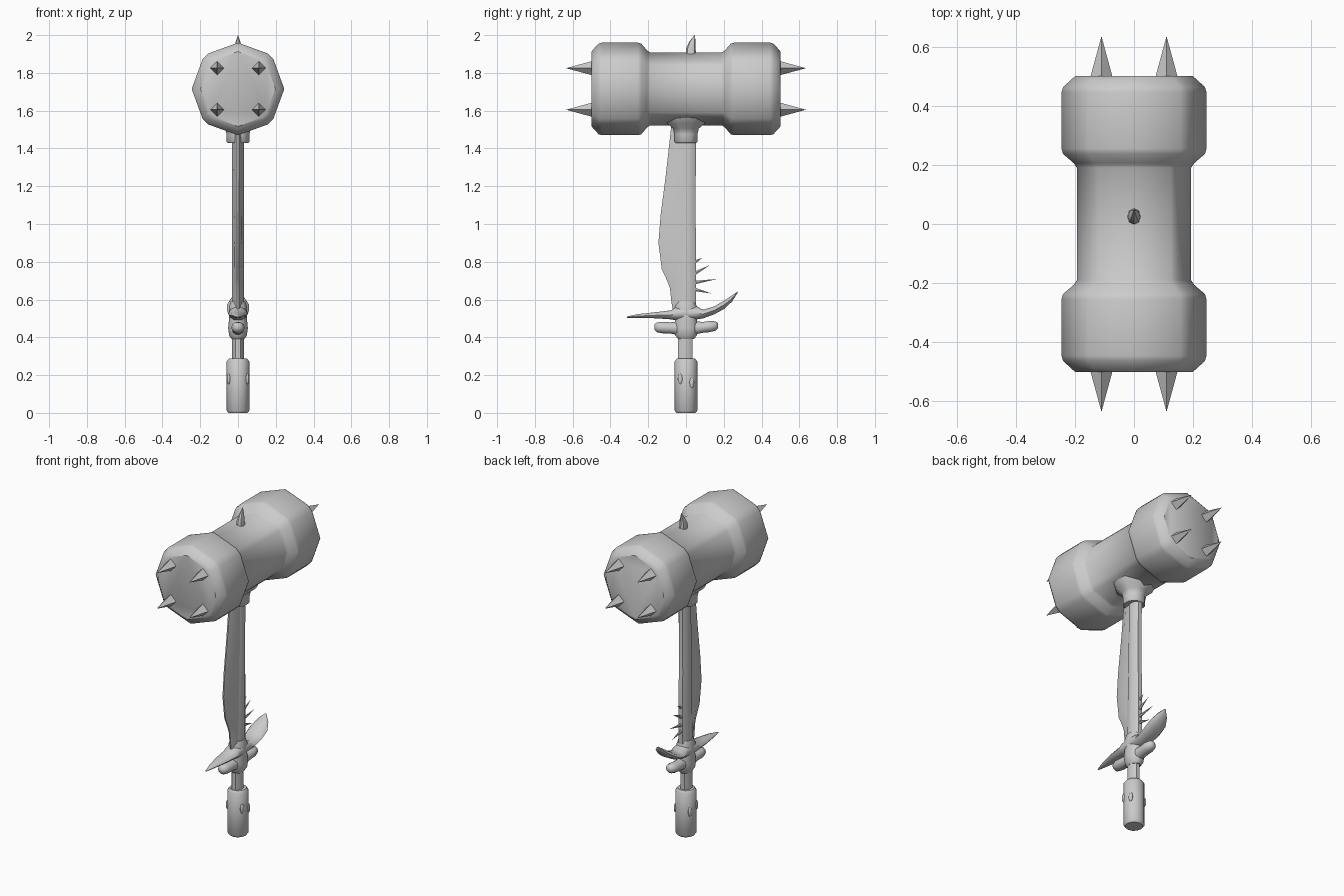
import bpy, math
from mathutils import Vector

if "Cube" in bpy.data.objects:
    bpy.data.objects.remove(bpy.data.objects["Cube"])

HEAD_Z = 1.715


def finish(name, verts, faces, angle=None):
    mesh = bpy.data.meshes.new(name)
    mesh.from_pydata([tuple(v) for v in verts], [], faces)
    obj = bpy.data.objects.new(name, mesh)
    bpy.context.collection.objects.link(obj)
    bpy.ops.object.select_all(action='DESELECT')
    obj.select_set(True)
    bpy.context.view_layer.objects.active = obj
    # consistent outward normals
    bpy.ops.object.mode_set(mode='EDIT')
    bpy.ops.mesh.select_all(action='SELECT')
    bpy.ops.mesh.normals_make_consistent(inside=False)
    bpy.ops.object.mode_set(mode='OBJECT')
    if angle:
        bpy.ops.object.shade_smooth_by_angle(angle=math.radians(angle))
    return obj


def loft(name, rings, angle=None):
    """Skin closed rings of equal length and cap both ends."""
    n = len(rings[0])
    verts = [p for ring in rings for p in ring]
    faces = [(r * n + i, r * n + (i + 1) % n, (r + 1) * n + (i + 1) % n, (r + 1) * n + i)
             for r in range(len(rings) - 1) for i in range(n)]
    faces += [tuple(range(n)), tuple(range(len(verts) - n, len(verts)))]
    return finish(name, verts, faces, angle)


def ring_z(z, rx, ry, n, cy=0.0, turn=0.0):
    a = [turn + i * math.tau / n for i in range(n)]
    return [(rx * math.cos(t), cy + ry * math.sin(t), z) for t in a]


def ring_y(y, rx, rz, cz, n):
    a = [i * math.tau / n for i in range(n)]
    return [(rx * math.cos(t), y, cz + rz * math.sin(t)) for t in a]


def spike(name, base, tip, r, n=4, squash=1.0):
    base, tip = Vector(base), Vector(tip)
    d = (tip - base).normalized()
    u = Vector((1, 0, 0))
    v = d.cross(u).normalized()
    verts = [base + u * (r * squash * math.cos(i * math.tau / n)) + v * (r * math.sin(i * math.tau / n))
             for i in range(n)] + [tip]
    faces = [(i, (i + 1) % n, n) for i in range(n)] + [tuple(range(n))]
    return finish(name, verts, faces)


# Hammer head: octagon with split diagonal corners, along y
head_angles = [math.radians(q * 90 + a) for q in range(4) for a in (0, 40, 50)]
half = [(0.50, 0.198), (0.488, 0.213), (0.462, 0.24), (0.445, 0.245),
        (0.255, 0.245), (0.237, 0.24), (0.205, 0.203), (0.19, 0.193)]
profile = [(-y, r) for y, r in half] + [(y, r) for y, r in reversed(half)]
loft("hammer_head", [[(r * math.cos(a), y, HEAD_Z + r * math.sin(a)) for a in head_angles]
                     for y, r in profile], 40)

# Four face spikes on each end
for side in (-1, 1):
    for x in (-0.11, 0.11):
        for dz in (-0.11, 0.11):
            spike("face_spike", (x, side * 0.495, HEAD_Z + dz),
                  (x, side * 0.635, HEAD_Z + dz), 0.038)

# Bent spike on top of the head
loft("top_spike", [ring_z(1.89, 0.023, 0.028, 8, 0.025), ring_z(1.93, 0.021, 0.025, 8, 0.026),
                   ring_z(1.965, 0.012, 0.017, 8, 0.034), ring_z(2.0, 0.001, 0.001, 8, 0.046)], 40)

# Collar flaring into the head
loft("head_collar", [ring_z(z, r, r, 8, 0, math.pi / 8) for z, r in
                     ((1.43, 0.06), (1.437, 0.066), (1.475, 0.066), (1.505, 0.073),
                      (1.53, 0.105), (1.56, 0.12))], 45)

# Shaft
loft("shaft", [ring_z(z, 0.033, ry, 8, cy, math.pi / 8) for z, ry, cy in
               ((0.26, 0.042, -0.004), (0.42, 0.042, -0.004), (0.55, 0.056, 0.002),
                (0.96, 0.052, 0.006), (1.0, 0.047, 0.006), (1.48, 0.045, 0.012))], 50)

# Blade behind the shaft, thinning towards its edge
edge = ((0.52, -0.065), (0.58, -0.076), (0.66, -0.085), (0.70, -0.10), (0.76, -0.128),
        (0.90, -0.146), (1.05, -0.134), (1.25, -0.108), (1.52, -0.078))
loft("blade", [[(0.026, 0.0, z), (0.022, y * 0.55, z), (0.004, y, z),
                (-0.004, y, z), (-0.022, y * 0.55, z), (-0.026, 0.0, z)] for z, y in edge], 40)

# Grip
loft("grip", [ring_z(z, r, r, 12) for z, r in
              ((0.0, 0.05), (0.012, 0.06), (0.272, 0.06), (0.287, 0.048))], 40)
for side in (-1, 1):
    for y, z in ((-0.03, 0.18), (0.03, 0.16)):
        bpy.ops.mesh.primitive_uv_sphere_add(segments=10, ring_count=6, radius=1,
                                             location=(side * 0.049, y, z))
        stud = bpy.context.object
        stud.name = "grip_stud"
        stud.scale = (0.01, 0.014, 0.03)
        bpy.ops.object.shade_smooth()

# Swept leaf guard: (y, centre z, half width, half height)
leaf = ((-0.312, 0.507, 0.004, 0.004), (-0.25, 0.513, 0.022, 0.011), (-0.16, 0.517, 0.040, 0.017),
        (-0.08, 0.519, 0.048, 0.025), (-0.055, 0.525, 0.050, 0.036), (0.0, 0.528, 0.050, 0.040),
        (0.055, 0.53, 0.050, 0.037), (0.09, 0.523, 0.052, 0.024), (0.15, 0.543, 0.058, 0.022),
        (0.205, 0.574, 0.058, 0.023), (0.245, 0.607, 0.036, 0.017), (0.272, 0.638, 0.004, 0.004))
loft("leaf_guard", [ring_y(y, w, h, z, 10) for y, z, w, h in leaf], 50)

# Knobbed lower guard
knobs = ((-0.167, 0.455, 0.012, 0.014), (-0.155, 0.453, 0.028, 0.027), (-0.125, 0.452, 0.036, 0.032),
         (-0.085, 0.450, 0.034, 0.031), (-0.05, 0.448, 0.034, 0.036), (0.0, 0.447, 0.036, 0.038),
         (0.05, 0.450, 0.034, 0.036), (0.09, 0.453, 0.034, 0.030), (0.125, 0.457, 0.036, 0.031),
         (0.157, 0.460, 0.028, 0.026), (0.17, 0.461, 0.012, 0.014))
loft("lower_guard", [ring_y(y, w, h, z, 10) for y, z, w, h in knobs], 50)
loft("guard_hub", [ring_z(z, r * 0.78, r, 10) for z, r in
                   ((0.39, 0.043), (0.41, 0.06), (0.45, 0.067), (0.50, 0.06), (0.56, 0.062), (0.59, 0.05))], 50)

# Thorns fanned along the front of the shaft
for z0, y1, z1 in ((0.798, 0.086, 0.82), (0.738, 0.127, 0.783), (0.69, 0.166, 0.709), (0.654, 0.136, 0.632)):
    spike("thorn", (0, 0.045, z0), (0, y1, z1), 0.011, 6, 0.8)
